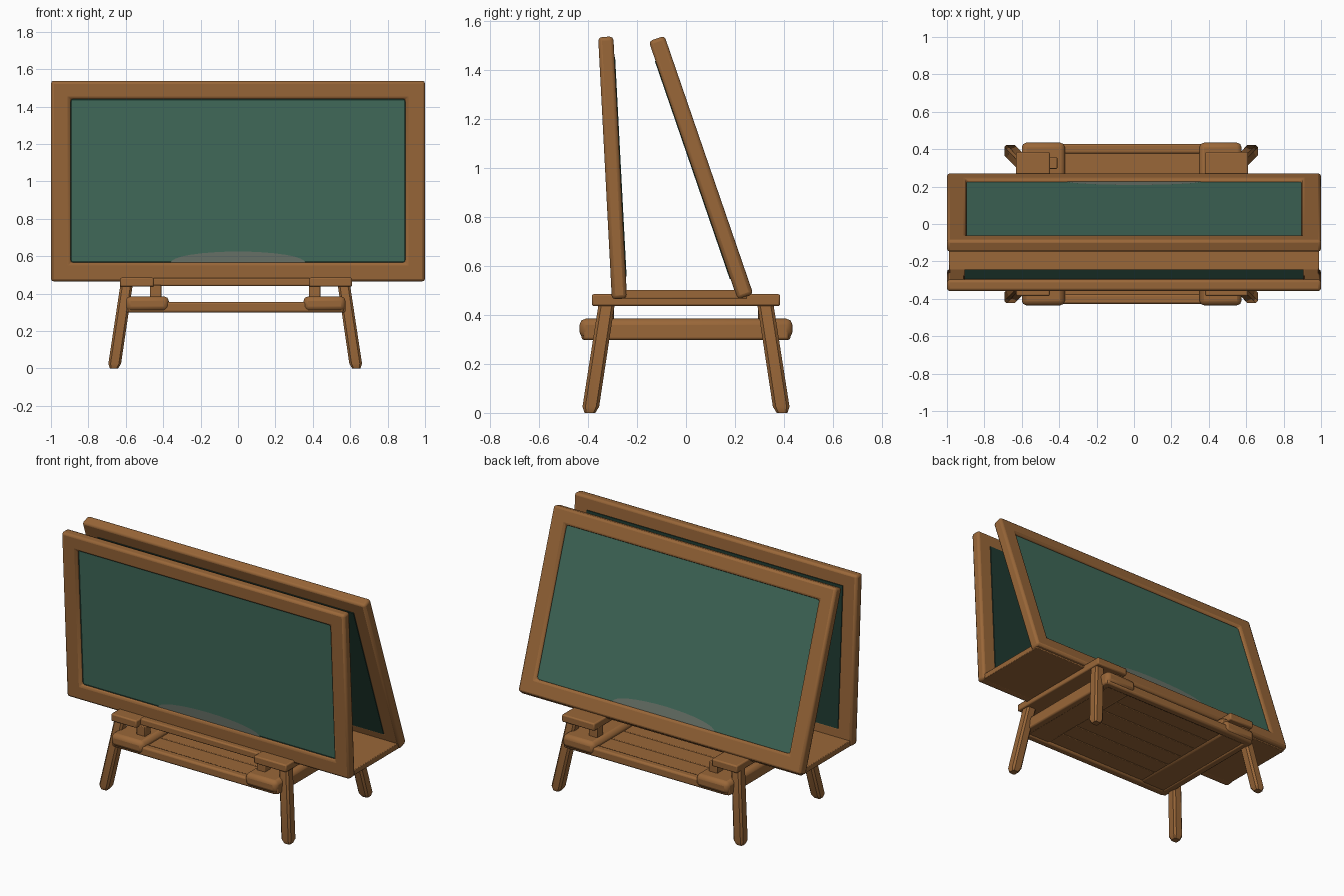
import bpy, bmesh, math
from mathutils import Matrix, Vector

if "Cube" in bpy.data.objects:
    bpy.data.objects.remove(bpy.data.objects["Cube"])


def material(name, rgb):
    m = bpy.data.materials.new(name)
    m.diffuse_color = (*rgb, 1)
    m.use_nodes = True
    m.node_tree.nodes["Principled BSDF"].inputs["Base Color"].default_value = m.diffuse_color
    return m


WOOD = material("warm wood", (0.32, 0.135, 0.04))
GREEN = material("board green", (0.053, 0.147, 0.105))
DARK = material("dark green", (0.014, 0.042, 0.03))
CHALK = material("chalk dust", (0.14, 0.17, 0.14))


def finish(name, bm, mats, bevel=0.0, matrix=None):
    bmesh.ops.recalc_face_normals(bm, faces=bm.faces)
    me = bpy.data.meshes.new(name)
    bm.to_mesh(me)
    bm.free()
    ob = bpy.data.objects.new(name, me)
    bpy.context.collection.objects.link(ob)
    for m in mats:
        me.materials.append(m)
    if matrix:
        ob.matrix_world = matrix
    if bevel:
        mod = ob.modifiers.new("Bevel", 'BEVEL')
        mod.width = bevel
        mod.segments = 2
        mod.limit_method = 'ANGLE'
    return ob


def cube(bm, x, y, z):
    ctr = Vector([(a + b) / 2 for a, b in (x, y, z)])
    size = [b - a for a, b in (x, y, z)]
    mat = Matrix.Translation(ctr) @ Matrix.Diagonal((*size, 1))
    return bmesh.ops.create_cube(bm, size=1, matrix=mat)["verts"]


def box(name, x, y, z, bevel=0.008):
    bm = bmesh.new()
    cube(bm, x, y, z)
    return finish(name, bm, [WOOD], bevel)


def board(name, bottom, top, thick, side, border):
    """Leaning framed chalkboard; side = -1 faces front, +1 faces back."""
    dy, dz = top[0] - bottom[0], top[1] - bottom[1]
    length = math.hypot(dy, dz)
    mat = Matrix.Translation((0, *bottom)) @ Matrix.Rotation(math.atan2(-dy, dz), 4, 'X')
    h = thick / 2
    # wooden frame ring
    rects = [(1.0, 0, length), (0.895, 0.1, length - 0.095)]
    bm = bmesh.new()
    loops = []
    for y in (-h, h):
        for w, z0, z1 in rects:
            loops.append([bm.verts.new((x, y, z)) for x, z in
                          ((-w, z0), (w, z0), (w, z1), (-w, z1))])
    for a, b in ((0, 1), (2, 3), (0, 2), (1, 3)):
        for i in range(4):
            j = (i + 1) % 4
            bm.faces.new((loops[a][i], loops[a][j], loops[b][j], loops[b][i]))
    finish(name + "_frame", bm, [WOOD], 0.015, mat)
    # writing surface with a dark border and dark inner side
    bm = bmesh.new()
    face_y, back_y = side * (h - 0.018), -side * (h + 0.003)
    cube(bm, (-0.905, 0.905), sorted((face_y, back_y)), (0.09, length - 0.085))
    bm.normal_update()
    for f in bm.faces:
        f.material_index = 1
    face = next(f for f in bm.faces if f.normal.y * side > 0.9)
    bmesh.ops.inset_region(bm, faces=[face], thickness=border + 0.01)
    face.material_index = 0
    finish(name + "_surface", bm, [GREEN, DARK], 0, mat)
    # chalk dust arc along the lower edge
    bm = bmesh.new()
    y = face_y + side * 0.003
    pts = [bm.verts.new((0.36 * math.cos(t), y, 0.1 + 0.06 * math.sin(t)))
           for t in (math.pi * i / 16 for i in range(17))]
    bm.faces.new(pts)
    finish(name + "_chalk_dust", bm, [CHALK], 0, mat)


board("front_board", (-0.272, 0.466), (-0.328, 1.537), 0.062, -1, 0.016)
board("back_board", (0.243, 0.474), (-0.12, 1.53), 0.068, 1, 0.006)

# tray floor joining the two boards
box("tray_floor", (-0.99, 0.99), (-0.28, 0.25), (0.467, 0.503), 0.004)

# stand top: bearers and front apron
box("left_bearer", (-0.63, -0.45), (-0.385, 0.385), (0.437, 0.485))
box("right_bearer", (0.38, 0.61), (-0.385, 0.385), (0.437, 0.485))
box("front_apron", (-0.62, 0.6), (-0.34, -0.27), (0.44, 0.483))

# lower shelf: end cleats, long rails, slats
box("left_cleat", (-0.6, -0.37), (-0.435, 0.435), (0.305, 0.385), 0.025)
box("right_cleat", (0.35, 0.575), (-0.435, 0.435), (0.305, 0.385), 0.025)
for tag, s in (("front", -1), ("back", 1)):
    box(tag + "_shelf_rail", (-0.59, 0.565), sorted((s * 0.375, s * 0.428)), (0.298, 0.355), 0.012)
for tag, x in (("left", -0.575), ("right", 0.55)):
    box(tag + "_shelf_rail", (x - 0.025, x + 0.025), (-0.42, 0.42), (0.298, 0.35), 0.01)
for i in range(6):
    y = -0.38 + i * 0.76 / 6
    box("shelf_slat_%d" % i, (-0.57, 0.545), (y, y + 0.125), (0.312, 0.35), 0.004)

# splayed legs and short posts
for sx, tx in ((-1, "left"), (1, "right")):
    for sy, ty in ((-1, "front"), (1, "back")):
        bm = bmesh.new()
        rings = ((0.0, 0.022), (0.025, 0.034), (0.455, 0.033))
        prev = None
        for z, r in rings:
            k = 1 - z / 0.44
            cx = -0.015 + sx * (0.582 + 0.066 * k)
            cy = sy * (0.325 + 0.068 * k)
            c = 0.35 * r
            ring = [bm.verts.new((cx + x, cy + y, z)) for x, y in
                    ((r, -r + c), (r, r - c), (r - c, r), (-r + c, r),
                     (-r, r - c), (-r, -r + c), (-r + c, -r), (r - c, -r))]
            if prev:
                for i in range(8):
                    j = (i + 1) % 8
                    bm.faces.new((prev[i], prev[j], ring[j], ring[i]))
            else:
                bm.faces.new(ring)
            prev = ring
        bm.faces.new(prev)
        finish("%s_%s_leg" % (ty, tx), bm, [WOOD])
        px = -0.015 + sx * 0.425
        box("%s_%s_post" % (ty, tx), (px - 0.03, px + 0.03),
            (sy * 0.325 - 0.03, sy * 0.325 + 0.03), (0.37, 0.445), 0.004)

# smooth the rounded edges, keep the flat sides crisp
for ob in bpy.context.scene.objects:
    ob.select_set(True)
    bpy.context.view_layer.objects.active = ob
bpy.ops.object.shade_smooth_by_angle(angle=math.radians(35))
